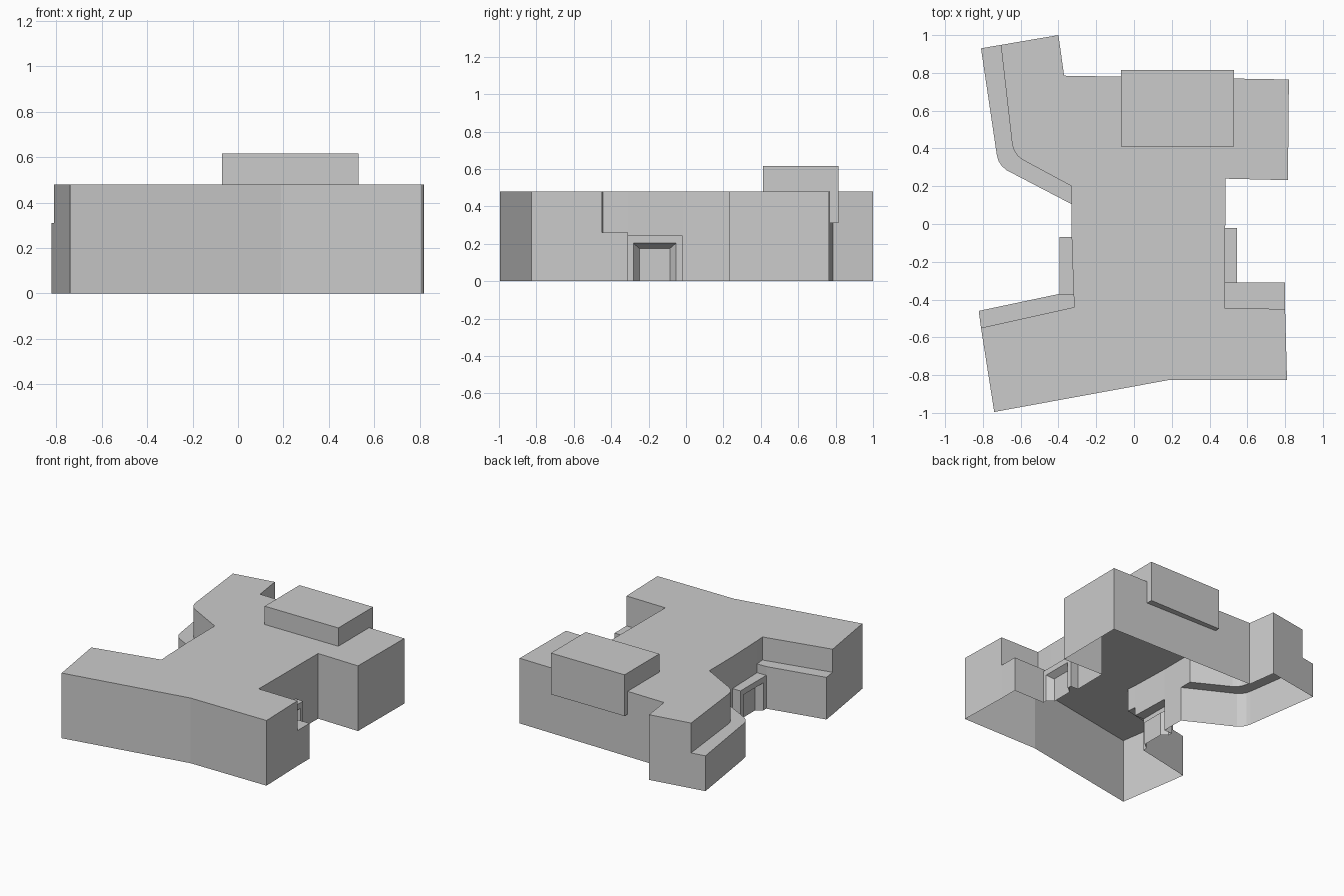
import bpy, bmesh

if "Cube" in bpy.data.objects:
    bpy.data.objects.remove(bpy.data.objects["Cube"])


def make_object(name, bm):
    bmesh.ops.remove_doubles(bm, verts=bm.verts, dist=0.0005)
    bm.normal_update()
    mesh = bpy.data.meshes.new(name)
    bm.to_mesh(mesh)
    bm.free()
    obj = bpy.data.objects.new(name, mesh)
    bpy.context.collection.objects.link(obj)
    return obj


def shell(name, outline, top):
    """Flat cap plus walls; third value = foot height of the wall starting there, None = no wall."""
    bm = bmesh.new()
    bm.faces.new([bm.verts.new((x, y, top)) for x, y, _ in outline])
    for (x0, y0, foot), (x1, y1, _) in zip(outline, outline[1:] + outline[:1]):
        if foot is not None:
            bm.faces.new([bm.verts.new(v) for v in (
                (x0, y0, foot), (x1, y1, foot), (x1, y1, top), (x0, y0, top))])
    return make_object(name, bm)


def door_front(name, side, x, y0, y1, top):
    """Porch front with a splayed door recess."""
    rings = []
    for dx, dy, dz in ((0, 0, 0), (0, 0.033, 0.042), (0.045, 0.066, 0.07)):
        px = x - side * dx
        a, b, t = y0 + dy, y1 - dy, top - dz
        rings.append([(px, a, 0), (px, a, t), (px, b, t), (px, b, 0)])
    quads = [rings[-1]]
    for outer, inner in zip(rings, rings[1:]):
        for i in range(3):
            quads.append([outer[i], outer[i + 1], inner[i + 1], inner[i]])
    bm = bmesh.new()
    for q in quads:
        f = bm.faces.new([bm.verts.new(v) for v in q])
        f.normal_update()
        if f.normal.x * side < 0:
            f.normal_flip()
    return make_object(name, bm)


ROOF, LOW, MID, PORCH = 0.48, 0.26, 0.31, 0.245

# main building: roof and full-height walls, open underneath
inner_bend = [(-0.645, 0.42), (-0.633, 0.385), (-0.615, 0.36), (-0.59, 0.34)]
shell("main_building", [
    (-0.74, -0.995, 0), (0.19, -0.825, 0), (0.81, -0.825, 0), (0.80, -0.45, LOW),
    (0.48, -0.445, LOW), (0.482, -0.31, PORCH), (0.483, -0.02, 0), (0.485, 0.24, 0),
    (0.815, 0.232, 0), (0.82, 0.765, 0), (-0.37, 0.785, 0), (-0.40, 1.0, 0),
    (-0.705, 0.948, LOW)] + [(x, y, LOW) for x, y in inner_bend] + [
    (-0.33, 0.20, LOW), (-0.33, 0.105, 0), (-0.33, -0.07, PORCH),
    (-0.32, -0.37, MID), (-0.315, -0.44, MID), (-0.81, -0.55, 0)], ROOF)

# curved terrace along the rear left wing
outer_bend = [(-0.727, 0.37), (-0.718, 0.335), (-0.70, 0.307), (-0.675, 0.285)]
shell("rear_left_terrace",
      [(-0.705, 0.948, 0), (-0.81, 0.93, 0)] + [(x, y, 0) for x, y in outer_bend] +
      [(-0.33, 0.105, None), (-0.33, 0.20, None)] +
      [(x, y, None) for x, y in reversed(inner_bend)], LOW)

# terraces behind the front wings
shell("front_left_terrace", [
    (-0.32, -0.37, PORCH), (-0.395, -0.37, 0), (-0.822, -0.46, 0),
    (-0.81, -0.55, None), (-0.315, -0.44, None)], MID)
shell("front_right_terrace", [
    (0.80, -0.45, 0), (0.80, -0.31, 0), (0.545, -0.31, PORCH),
    (0.482, -0.31, None), (0.48, -0.445, None)], LOW)

# entrance porches
shell("right_porch", [
    (0.482, -0.31, None), (0.545, -0.315, None), (0.545, -0.02, 0),
    (0.483, -0.02, None)], PORCH)
door_front("right_porch_front", 1, 0.545, -0.315, -0.02, PORCH)
shell("left_porch", [
    (-0.33, -0.07, 0), (-0.395, -0.07, None), (-0.395, -0.37, None),
    (-0.32, -0.37, None)], PORCH)
door_front("left_porch_front", -1, -0.395, -0.37, -0.07, PORCH)

# rooftop block overhanging the rear wall
bpy.ops.mesh.primitive_cube_add(size=1, location=(0.23, 0.613, 0.463))
block = bpy.context.object
block.name = "rooftop_block"
block.scale = (0.60, 0.405, 0.304)
